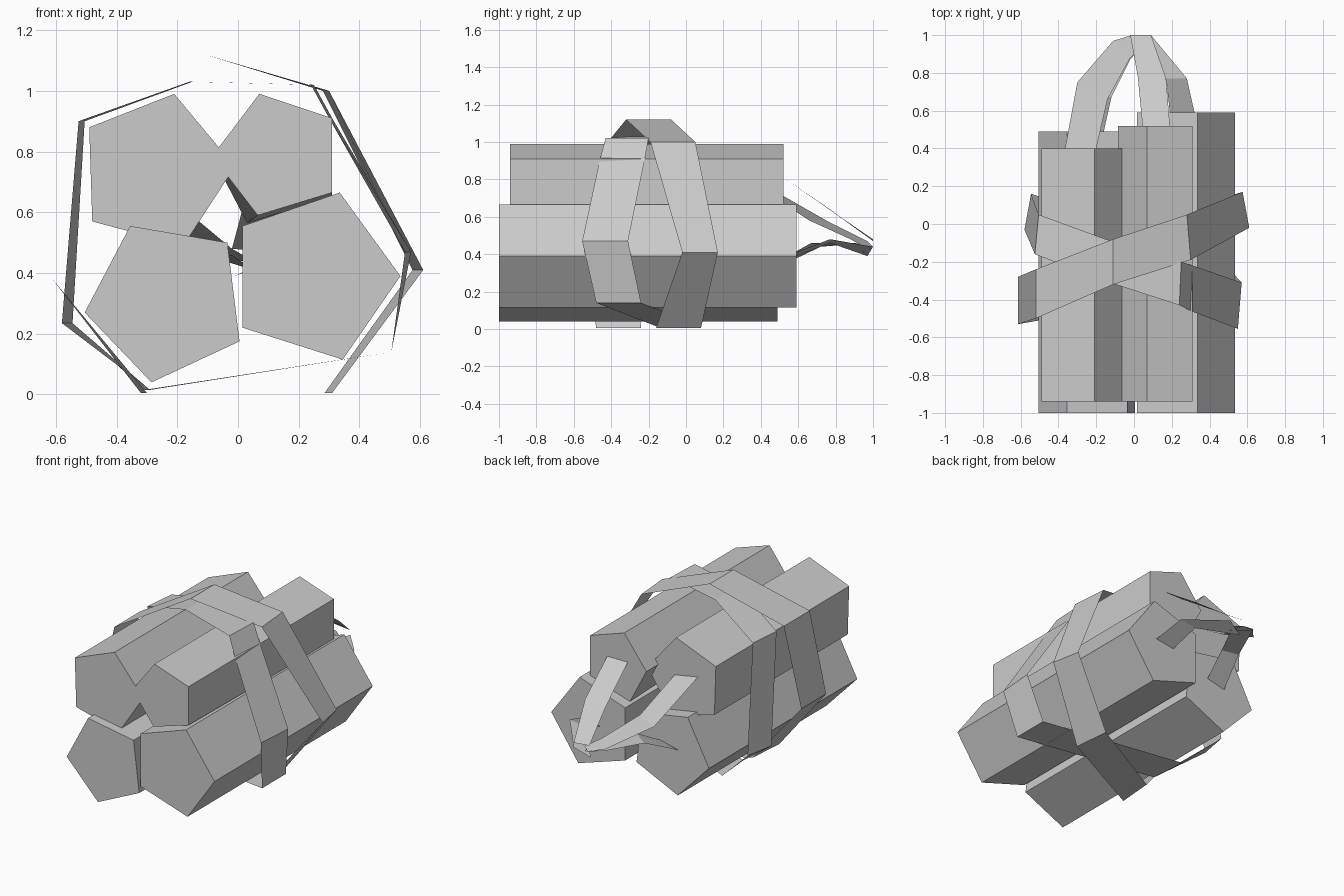
import bpy

cube = bpy.data.objects.get("Cube")
if cube:
    bpy.data.objects.remove(cube, do_unlink=True)

grey = bpy.data.materials.new("plain_grey")
grey.use_nodes = True
colour = (0.6, 0.6, 0.6, 1)
grey.diffuse_color = colour
grey.node_tree.nodes["Principled BSDF"].inputs["Base Color"].default_value = colour


def add_mesh(name, verts, faces):
    mesh = bpy.data.meshes.new(name)
    mesh.from_pydata(verts, [], faces)
    mesh.materials.append(grey)
    obj = bpy.data.objects.new(name, mesh)
    bpy.context.collection.objects.link(obj)
    return obj


def stick(name, profile, front, back, back_profile=None):
    """Prism along y; profile runs clockwise as seen from the front."""
    n = len(profile)
    verts = [(x, front, z) for x, z in profile]
    verts += [(x, back, z) for x, z in back_profile or profile]
    faces = [tuple(reversed(range(n))), tuple(range(n, 2 * n))]
    faces += [(i, (i + 1) % n, n + (i + 1) % n, n + i) for i in range(n)]
    return add_mesh(name, verts, faces)


def strip(name, near, far, closed):
    """Ribbon of quads between two edge paths."""
    n = len(near)
    faces = [(i, (i + 1) % n, n + (i + 1) % n, n + i)
             for i in range(n if closed else n - 1)]
    return add_mesh(name, near + far, faces)


def strap(name, rings):
    """Closed band; each ring is x, z, front y, back y, back x shift."""
    near = [(x, y0, z) for x, z, y0, y1, dx in rings]
    far = [(x + dx, y1, z) for x, z, y0, y1, dx in rings]
    return strip(name, near, far, True)


# Four five-sided sticks
stick("upper_left_stick",
      [(-.49, .88), (-.21, .99), (-.01, .75), (-.18, .49), (-.48, .57)], -.94, .40)
upper = [(.07, .99), (.31, .91), (.31, .665), (.065, .59), (-.085, .785)]
stick("upper_right_stick", upper, -.94, .52,
      upper[:2] + [(.31, .65), (.03, .565), upper[4]])
stick("lower_right_stick",
      [(.335, .665), (.535, .39), (.345, .115), (.015, .22), (.015, .555)], -1, .59)
stick("lower_left_stick",
      [(-.355, .555), (-.035, .50), (.005, .175), (-.285, .04), (-.505, .27)], -1, .49)

# Two crossed straps
strap("outer_strap", [
    (.30, 1.0, -.19, .05, -.02), (.61, .41, -.02, .17, -.035),
    (.31, .005, -.16, .08, -.025), (-.32, .005, -.48, -.24, .02),
    (-.615, .385, -.53, -.28, 0), (-.52, .9, -.5, -.24, 0),
    (-.11, 1.12, -.32, -.08, 0)])
strap("inner_strap", [
    (.24, 1.02, -.43, -.2, .01), (.30, .91, -.46, -.22, .01),
    (.55, .47, -.555, -.31, .02), (.505, .14, -.48, -.24, 0),
    (-.29, .015, -.16, .08, -.02), (-.58, .235, -.03, .16, .035),
    (-.525, .9, -.16, .05, .02), (-.16, 1.03, -.3, -.08, .01)])

# Four flat fuses meeting behind the bundle
fuses = {
    "upper_left_fuse": ([(-.365, .40, .78), (-.30, .75, .58), (-.11, .97, .47), (-.01, 1, .44)],
                        [(-.20, .40, .75), (-.14, .66, .58), (-.02, .88, .48), (.05, .95, .44)]),
    "upper_right_fuse": ([(.045, .52, .81), (.02, .78, .63), (-.02, 1, .48)],
                         [(.19, .52, .81), (.17, .77, .64), (.09, 1, .47)]),
    "lower_right_fuse": ([(.19, .59, .39), (.17, .77, .46), (-.01, .97, .39)],
                         [(.32, .59, .41), (.28, .77, .48), (.09, 1, .44)]),
    "lower_left_fuse": ([(-.29, .49, .33), (-.21, .72, .44), (-.11, .97, .46), (-.01, 1, .44)],
                        [(-.16, .49, .36), (-.12, .67, .46), (-.02, .87, .46), (.05, .95, .41)]),
}
for name, (left, right) in fuses.items():
    strip(name, left, right, False)
